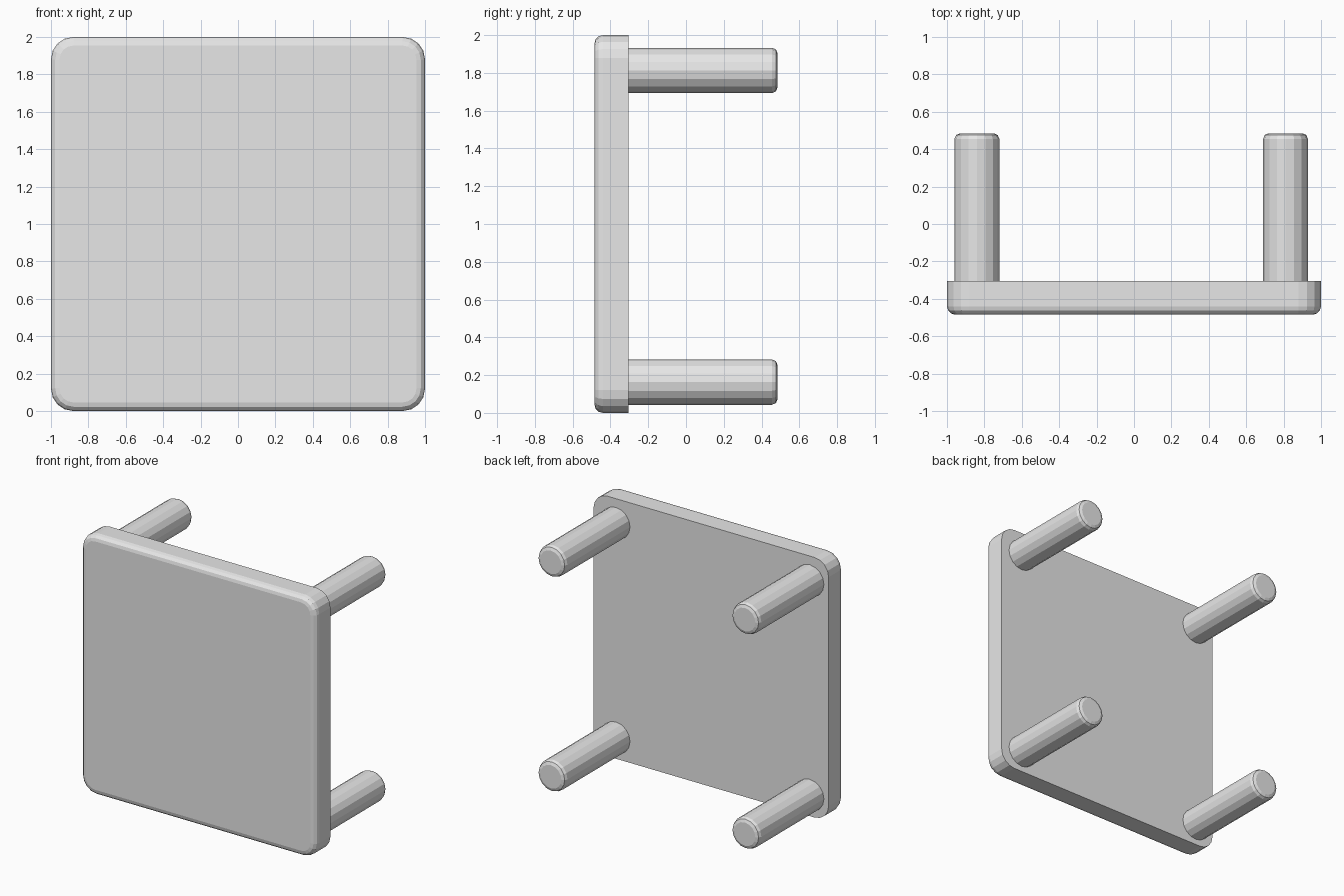
import bpy
import bmesh
from math import cos, sin, pi
from mathutils import Matrix

cube = bpy.data.objects.get("Cube")
if cube:
    bpy.data.objects.remove(cube, do_unlink=True)

GREY = (0.8, 0.8, 0.8, 1)
grey = bpy.data.materials.new("light_grey")
grey.use_nodes = True
grey.diffuse_color = GREY
grey.node_tree.nodes["Principled BSDF"].inputs["Base Color"].default_value = GREY

PLATE_FRONT, PLATE_BACK, PEG_END = -0.485, -0.305, 0.485


def add_object(name, bm):
    bmesh.ops.recalc_face_normals(bm, faces=bm.faces)
    mesh = bpy.data.meshes.new(name)
    bm.to_mesh(mesh)
    bm.free()
    mesh.materials.append(grey)
    obj = bpy.data.objects.new(name, mesh)
    bpy.context.collection.objects.link(obj)
    return obj


def round_rim(bm, y, width, segments):
    """Round the edges of the end face lying at depth y."""
    rim = [e for e in bm.edges if all(abs(v.co.y - y) < 1e-4 for v in e.verts)]
    bmesh.ops.bevel(bm, geom=rim, offset=width, segments=segments,
                    profile=0.5, affect='EDGES')


# Square plate: rounded corners, softened front rim, sharp back rim
bm = bmesh.new()
radius, steps = 0.12, 4
outline = []
for quarter, (sx, sz) in enumerate([(1, 1), (-1, 1), (-1, -1), (1, -1)]):
    for i in range(steps + 1):
        a = (quarter + i / steps) * pi / 2
        outline.append(bm.verts.new((sx * (1 - radius) + radius * cos(a), PLATE_FRONT,
                                     1 + sz * (1 - radius) + radius * sin(a))))
front = bm.faces.new(outline)
back = bmesh.ops.extrude_face_region(bm, geom=[front], use_keep_orig=True)["geom"]
bmesh.ops.translate(bm, vec=(0, PLATE_BACK - PLATE_FRONT, 0),
                    verts=[g for g in back if isinstance(g, bmesh.types.BMVert)])
round_rim(bm, PLATE_FRONT, 0.045, 3)
add_object("plate", bm)

# Four round pegs with softened ends
for side, x in (("left", 0.81), ("right", -0.84)):
    for level, z in (("upper", 1.813), ("lower", 0.163)):
        bm = bmesh.new()
        bmesh.ops.create_cone(bm, cap_ends=True, segments=16, radius1=0.12, radius2=0.12,
                              depth=PEG_END - PLATE_BACK,
                              matrix=Matrix.Rotation(pi / 2, 4, 'X'))
        bmesh.ops.translate(bm, vec=(x, (PEG_END + PLATE_BACK) / 2, z), verts=bm.verts)
        round_rim(bm, PEG_END, 0.03, 2)
        add_object(f"{level}_{side}_peg", bm)
